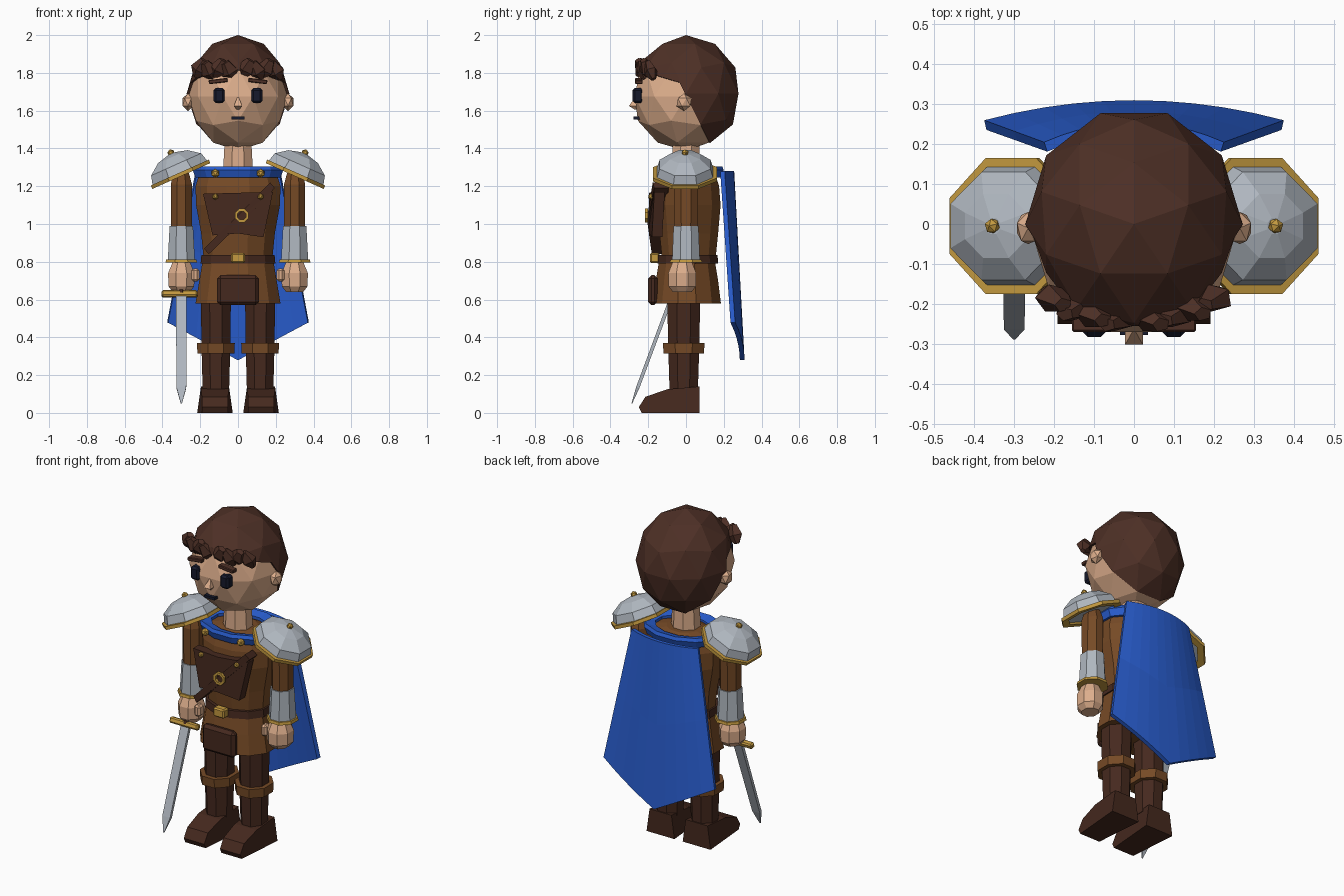
import bpy, bmesh
from math import pi, cos, sin, radians, sqrt
from mathutils import Matrix, Vector

if "Cube" in bpy.data.objects:
    bpy.data.objects.remove(bpy.data.objects["Cube"])


def material(name, r, g, b):
    m = bpy.data.materials.new(name)
    m.use_nodes = True
    m.diffuse_color = (r, g, b, 1)
    m.node_tree.nodes["Principled BSDF"].inputs["Base Color"].default_value = (r, g, b, 1)
    return m


SKIN = material("skin", 0.72, 0.42, 0.26)
HAIR = material("hair", 0.075, 0.029, 0.019)
LEATHER = material("brown leather", 0.18, 0.068, 0.019)
DARK = material("dark leather", 0.06, 0.022, 0.013)
STEEL = material("steel", 0.43, 0.47, 0.52)
GOLD = material("gold", 0.55, 0.32, 0.05)
BLUE = material("blue cloth", 0.022, 0.11, 0.62)
INK = material("eye black", 0.008, 0.010, 0.025)


def finish(bm, name, mat, M=Matrix()):
    bmesh.ops.transform(bm, matrix=M, verts=bm.verts)
    bmesh.ops.recalc_face_normals(bm, faces=bm.faces)
    me = bpy.data.meshes.new(name)
    bm.to_mesh(me)
    bm.free()
    me.materials.append(mat)
    ob = bpy.data.objects.new(name, me)
    bpy.context.collection.objects.link(ob)
    return ob


def loft(name, mat, rings, n=8, x=0, y=0, M=Matrix(), closed=False):
    """Stack of n-sided rings (z, half width, half depth); closed makes a hoop."""
    bm = bmesh.new()
    k = 1 / cos(pi / n)
    loops = [[bm.verts.new((x + rx * k * cos((2 * i + 1) * pi / n),
                            y + ry * k * sin((2 * i + 1) * pi / n), z))
              for i in range(n)] for z, rx, ry in rings]
    pairs = list(zip(loops, loops[1:]))
    if closed:
        pairs.append((loops[-1], loops[0]))
    else:
        bm.faces.new(loops[0])
        bm.faces.new(loops[-1])
    for a, b in pairs:
        for i in range(n):
            j = (i + 1) % n
            bm.faces.new((a[i], a[j], b[j], b[i]))
    return finish(bm, name, mat, M)


def box(name, mat, loc, size, bevel=0.0, M=Matrix()):
    bm = bmesh.new()
    bmesh.ops.create_cube(bm, size=1, matrix=Matrix.LocRotScale(loc, None, size))
    if bevel:
        bmesh.ops.bevel(bm, geom=bm.edges[:], offset=bevel, segments=1, affect='EDGES')
    return finish(bm, name, mat, M)


def ico(name, mat, loc, size, sub=1, M=Matrix()):
    bm = bmesh.new()
    turn = Matrix.LocRotScale(loc, None, size) @ Matrix.Rotation(pi / 2, 4, 'Z')
    bmesh.ops.create_icosphere(bm, subdivisions=sub, radius=1, matrix=turn)
    return finish(bm, name, mat, M)


def panel(name, mat, pts, y0, y1, bend=0.0):
    """Outline in x and z, thick along y, wrapped backwards by bend."""
    bm = bmesh.new()
    a, b = [[bm.verts.new((x, y + bend * x * x, z)) for x, z in pts] for y in (y0, y1)]
    bm.faces.new(a)
    bm.faces.new(b)
    for i in range(len(pts)):
        j = (i + 1) % len(pts)
        bm.faces.new((a[i], a[j], b[j], b[i]))
    return finish(bm, name, mat)


# Head and face
loft("neck", SKIN, [(1.26, 0.08, 0.075), (1.45, 0.07, 0.07)])
ico("head", SKIN, (0, 0, 1.675), (0.262, 0.285, 0.287), 2)
loft("nose", SKIN, [(1.605, 0.006, 0.01), (1.625, 0.022, 0.042), (1.67, 0.004, 0.01)], 4, y=-0.26)
box("mouth", INK, (0, -0.258, 1.56), (0.07, 0.04, 0.016))
for side, s in (("left", 1), ("right", -1)):
    box(side + "_eye", INK, (s * 0.1, -0.255, 1.68), (0.058, 0.055, 0.08), 0.012)
    box(side + "_eyebrow", HAIR, (0, 0, 0), (0.1, 0.04, 0.022), 0.004,
        Matrix.Translation((s * 0.105, -0.25, 1.757)) @ Matrix.Rotation(s * 0.12, 4, 'Y'))
    ico(side + "_ear", SKIN, (s * 0.265, -0.01, 1.645), (0.033, 0.045, 0.047))

# Hair cap, cut along a brow line and a line behind the ears
bm = bmesh.new()
bmesh.ops.create_icosphere(bm, subdivisions=2, radius=1, matrix=Matrix.LocRotScale(
    (0, 0, 1.69), None, (0.272, 0.292, 0.31)) @ Matrix.Rotation(pi / 2, 4, 'Z'))
cuts = [(Vector((0, 0.03, 1.73)), Vector((0, 0.3, 1))), (Vector((0, 0.04, 1.6)), Vector((0, 2, 1)))]
for co, no in cuts:
    bmesh.ops.bisect_plane(bm, geom=bm.verts[:] + bm.edges[:] + bm.faces[:],
                           plane_co=co, plane_no=no)
face_area = [f for f in bm.faces
             if all((f.calc_center_median() - co).dot(no) < 0 for co, no in cuts)]
bmesh.ops.delete(bm, geom=face_area, context='FACES')
hair = finish(bm, "hair_cap", HAIR)
shell = hair.modifiers.new("thickness", 'SOLIDIFY')
shell.thickness = 0.025

# Fringe tufts
for i, x in enumerate((-0.2, -0.15, -0.1, -0.045, 0.045, 0.1, 0.15, 0.2)):
    spin = Matrix.Translation((x, -0.24 + 1.3 * x * x, 1.825 - 0.012 * (i % 2)))
    spin = spin @ Matrix.Rotation((-1) ** i * 0.5, 4, 'Y') @ Matrix.Rotation(0.3, 4, 'X')
    loft("fringe_tuft", HAIR, [(-0.055, 0.012, 0.012), (-0.01, 0.04, 0.03), (0.05, 0.02, 0.015)],
         5, M=spin)

# Torso, skirt and belt
loft("tunic", LEATHER, [(0.8, 0.18, 0.14), (0.95, 0.195, 0.155), (1.1, 0.222, 0.168),
                        (1.2, 0.225, 0.16), (1.265, 0.205, 0.14), (1.29, 0.1, 0.09)], 12, y=0.015)
loft("skirt", LEATHER, [(0.58, 0.225, 0.18), (0.7, 0.205, 0.165), (0.82, 0.185, 0.145)], 12, y=0.005)
loft("belt", DARK, [(0.79, 0.198, 0.16), (0.835, 0.194, 0.157)], 12, y=0.01)
box("belt_buckle", GOLD, (0, -0.165, 0.82), (0.075, 0.05, 0.055), 0.008)
box("front_pouch", DARK, (0, -0.175, 0.65), (0.22, 0.05, 0.16), 0.018)

# Chest guard with strap, ring and studs
panel("chest_guard", DARK, [(-0.185, 1.16), (-0.135, 0.94), (0, 0.95), (0.135, 0.93),
                            (0.185, 1.17), (0, 1.165)], -0.195, -0.14, 0.8)
panel("chest_strap", DARK, [(-0.18, 0.87), (-0.155, 0.84), (0.02, 1.01), (0.195, 1.19),
                            (0.17, 1.22), (-0.005, 1.04)], -0.205, -0.13, 1.0)
loft("strap_ring", GOLD, [(0, 0.036, 0.036), (0.016, 0.036, 0.036),
                          (0.016, 0.022, 0.022), (0, 0.022, 0.022)], closed=True,
     M=Matrix.Translation((0.02, -0.2, 1.045)) @ Matrix.Rotation(pi / 2, 4, 'X'))
for x in (-0.12, 0.12):
    ico("guard_stud", GOLD, (x, -0.185, 1.145), (0.017, 0.017, 0.017))
    ico("collar_stud", GOLD, (x, -0.145, 1.268), (0.024, 0.024, 0.024))

# Cape and collar
loft("cape_collar", BLUE, [(1.245, 0.225, 0.165), (1.285, 0.24, 0.18), (1.305, 0.23, 0.172),
                           (1.29, 0.17, 0.12), (1.25, 0.17, 0.12)], 12, y=0.02, closed=True)
bm = bmesh.new()
cols = 10
rows = []
for v in (0, 0.5, 1):
    us = [2 * i / cols - 1 for i in range(cols + 1)]
    rows.append([bm.verts.new((u * (0.225 + 0.15 * v), 0.255 + 0.055 * v - 0.05 * u * u,
                               1.28 - v * (0.8 + 0.2 * (1 - abs(u))))) for u in us])
for a, b in zip(rows, rows[1:]):
    for i in range(cols):
        bm.faces.new((a[i], b[i], b[i + 1], a[i + 1]))
for f in bm.faces:
    f.normal_update()
cape = finish(bm, "cape", BLUE)
thick = cape.modifiers.new("thickness", 'SOLIDIFY')
thick.thickness = 0.025
thick.offset = -1 if cape.data.polygons[0].normal.y > 0 else 1

for side, s in (("left", 1), ("right", -1)):
    # Arm
    ax = s * 0.3
    loft(side + "_sleeve", LEATHER, [(0.97, 0.056, 0.06), (1.21, 0.056, 0.065), (1.27, 0.04, 0.045)], x=ax)
    loft(side + "_bracer", STEEL, [(0.8, 0.072, 0.074), (0.99, 0.062, 0.066)], x=ax)
    loft(side + "_bracer_trim", GOLD, [(0.795, 0.084, 0.085), (0.812, 0.08, 0.082)], x=ax)
    loft(side + "_hand", SKIN, [(0.64, 0.045, 0.05), (0.67, 0.068, 0.072), (0.74, 0.07, 0.074),
                                (0.8, 0.045, 0.05)], x=ax, y=-0.02)
    box(side + "_thumb", SKIN, (s * 0.225, -0.055, 0.73), (0.04, 0.05, 0.07), 0.012)

    # Shoulder plate tilted outward
    tilt = Matrix.Translation((s * 0.305, -0.005, 1.265)) @ Matrix.Rotation(s * radians(24), 4, 'Y')
    loft(side + "_shoulder_plate", STEEL, [(0, 0.16, 0.15), (0.055, 0.145, 0.135),
                                           (0.1, 0.085, 0.08), (0.117, 0.02, 0.02)], M=tilt)
    loft(side + "_shoulder_trim", GOLD, [(-0.012, 0.168, 0.17), (0.008, 0.168, 0.17),
                                         (0.008, 0.13, 0.13), (-0.012, 0.13, 0.13)],
         M=tilt, closed=True)
    ico(side + "_shoulder_stud", GOLD, (0, 0, 0.122), (0.02, 0.02, 0.02), M=tilt)

    # Leg
    lx = s * 0.117
    loft(side + "_leg", DARK, [(0.12, 0.07, 0.075), (0.34, 0.076, 0.082), (0.64, 0.08, 0.088)],
         x=lx, y=-0.012)
    loft(side + "_knee_strap", LEATHER, [(0.315, 0.098, 0.107), (0.37, 0.1, 0.11)], x=lx, y=-0.012)

    # Boot, narrowed over the instep and at the toe
    boot = panel(side + "_boot", DARK, [(0.072, 0), (-0.235, 0), (-0.25, 0.03), (-0.215, 0.085),
                                        (-0.1, 0.125), (0.072, 0.14)], -1, 1)
    for vert in boot.data.vertices:
        length, across, z = vert.co
        half = 0.094 - (0.02 if z > 0.1 else 0) - (0.025 if length < -0.2 else 0)
        vert.co = (s * 0.122 - across * half, length, z)

# Sword in the right hand, leaning forward
grip = Matrix.Translation((-0.3, -0.07, 0.63)) @ Matrix.Rotation(radians(-20.5), 4, 'X')
blade = loft("sword_blade", STEEL, [(-0.62, 0.003, 0.002), (-0.53, 0.026, 0.009), (0, 0.028, 0.01)],
             4, M=grip @ Matrix.Diagonal((1.0, 1.0, 1.0, 1.0)))
box("sword_guard", GOLD, (-0.01, 0, 0), (0.19, 0.035, 0.035), 0.008, grip)
loft("sword_handle", DARK, [(0, 0.018, 0.018), (0.17, 0.018, 0.018)], M=grip)
ico("sword_pommel", GOLD, (0, 0, 0.18), (0.026, 0.026, 0.026), M=grip)
